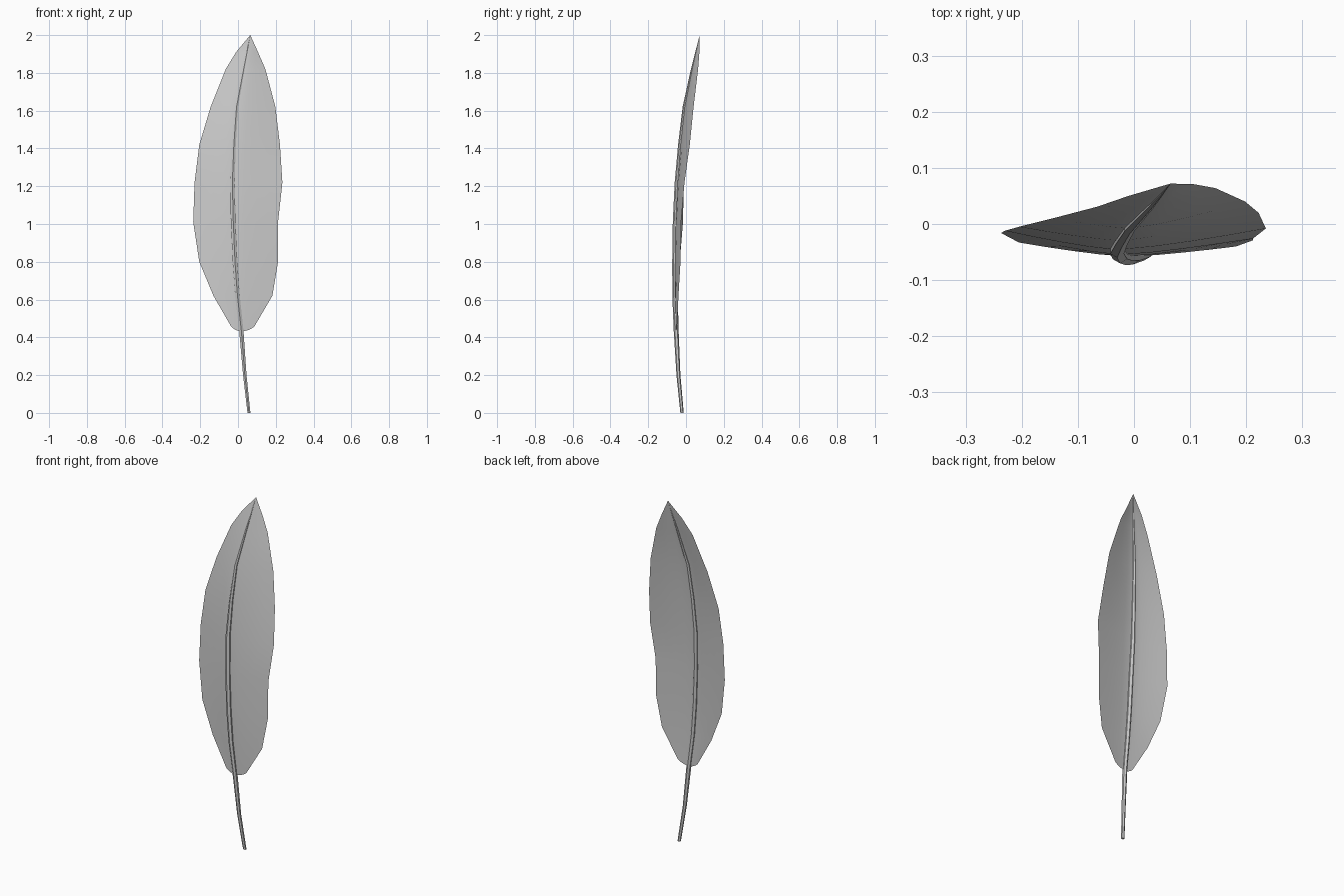
import bpy, bmesh
from mathutils import Vector

if "Cube" in bpy.data.objects:
    bpy.data.objects.remove(bpy.data.objects["Cube"])

# Rows of the vane: left edge, midrib, right edge
rows = [
    ((-0.035, -0.055, 0.455), (0.018, -0.052, 0.432), (0.085, -0.047, 0.455)),
    ((-0.13, -0.045, 0.62), (-0.003, -0.058, 0.62), (0.182, -0.040, 0.62)),
    ((-0.205, -0.033, 0.80), (-0.016, -0.058, 0.80), (0.212, -0.029, 0.80)),
    ((-0.237, -0.016, 1.01), (-0.025, -0.055, 1.01), (0.212, -0.026, 1.01)),
    ((-0.230, -0.012, 1.22), (-0.030, -0.046, 1.22), (0.235, -0.008, 1.22)),
    ((-0.205, -0.005, 1.42), (-0.022, -0.030, 1.42), (0.222, 0.020, 1.42)),
    ((-0.145, 0.010, 1.62), (-0.008, -0.008, 1.62), (0.198, 0.040, 1.62)),
    ((-0.065, 0.031, 1.82), (0.030, 0.032, 1.82), (0.145, 0.064, 1.82)),
    ((-0.010, 0.050, 1.91), (0.048, 0.052, 1.91), (0.106, 0.071, 1.91)),
]
TIP = (0.065, 0.072, 2.0)
STEPS = 4


def add_object(name, bm):
    bmesh.ops.recalc_face_normals(bm, faces=bm.faces)
    me = bpy.data.meshes.new(name)
    bm.to_mesh(me)
    bm.free()
    ob = bpy.data.objects.new(name, me)
    bpy.context.collection.objects.link(ob)
    bpy.ops.object.select_all(action='DESELECT')
    bpy.context.view_layer.objects.active = ob
    ob.select_set(True)
    bpy.ops.object.shade_smooth_by_angle(angle=0.8)
    return ob


def bowed(mid, edge, t):
    # Cross-section bends gently from the midrib to the edge
    p = Vector(mid).lerp(Vector(edge), t)
    p.y = mid[1] + (edge[1] - mid[1]) * t ** 1.3
    p.z = mid[2] + (edge[2] - mid[2]) * t ** 2
    return p


# Vane: one thin curved sheet ending in a point
bm = bmesh.new()
grid = []
for left, mid, right in rows:
    pts = [bowed(mid, left, i / STEPS) for i in range(STEPS, 0, -1)]
    pts += [bowed(mid, right, i / STEPS) for i in range(STEPS + 1)]
    grid.append([bm.verts.new(p) for p in pts])
for a, b in zip(grid, grid[1:]):
    for i in range(len(a) - 1):
        bm.faces.new((a[i], a[i + 1], b[i + 1], b[i]))
tip = bm.verts.new(TIP)
for p, q in zip(grid[-1], grid[-1][1:]):
    bm.faces.new((p, q, tip))
add_object("vane", bm)

# Quill: tapered six-sided shaft along the midrib
path = [(0.058, -0.021, 0.0), (0.036, -0.040, 0.2)] + [r[1] for r in rows]
radii = [0.009, 0.0105, 0.013, 0.0145, 0.015, 0.015, 0.014, 0.012, 0.010, 0.006, 0.003]
bm = bmesh.new()
rings = []
for p, r in zip(path, radii):
    geo = bmesh.ops.create_circle(bm, segments=6, radius=r)
    bmesh.ops.translate(bm, verts=geo["verts"], vec=p)
    rings.append(geo["verts"])
for a, b in zip(rings, rings[1:]):
    for i in range(6):
        j = (i + 1) % 6
        bm.faces.new((a[i], a[j], b[j], b[i]))
bm.faces.new(rings[0])
end = bm.verts.new(TIP)
for i in range(6):
    bm.faces.new((rings[-1][i], rings[-1][(i + 1) % 6], end))
add_object("quill", bm)
